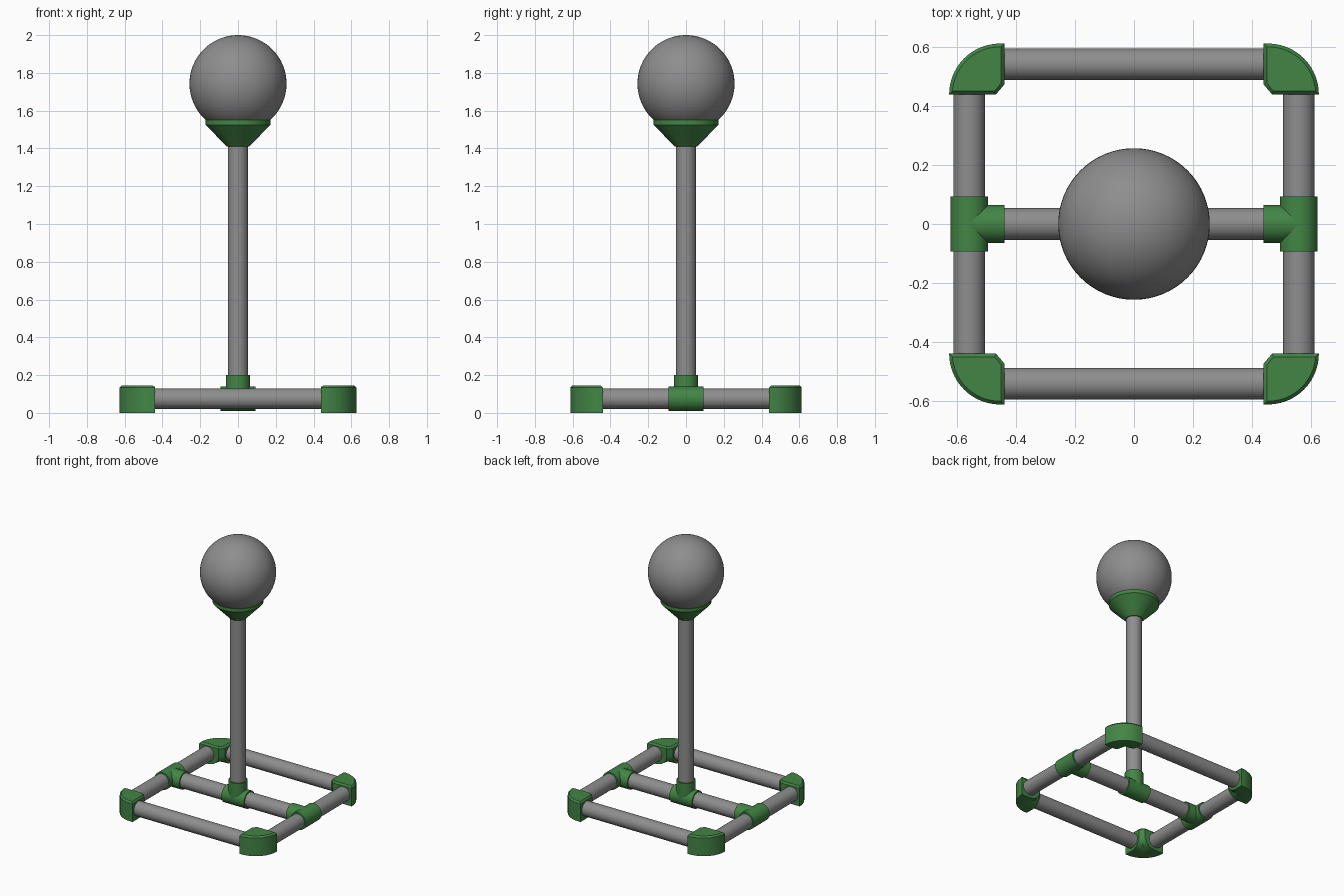
import bpy, bmesh, math
from mathutils import Vector

if "Cube" in bpy.data.objects:
    bpy.data.objects.remove(bpy.data.objects["Cube"])


def material(name, rgb):
    m = bpy.data.materials.new(name)
    m.diffuse_color = (*rgb, 1)
    m.use_nodes = True
    m.node_tree.nodes["Principled BSDF"].inputs["Base Color"].default_value = m.diffuse_color
    return m


GREY = material("pipe_grey", (0.27, 0.27, 0.27))
GREEN = material("fitting_green", (0.055, 0.235, 0.06))

PIPE_R, TEE_R, AXIS_Z = 0.054, 0.064, 0.075
SIDE_X, END_Y = 0.559, 0.542


def finish(bm, name, mat, angle=30):
    bmesh.ops.recalc_face_normals(bm, faces=bm.faces)
    me = bpy.data.meshes.new(name)
    bm.to_mesh(me)
    bm.free()
    ob = bpy.data.objects.new(name, me)
    bpy.context.collection.objects.link(ob)
    me.materials.append(mat)
    bpy.ops.object.select_all(action='DESELECT')
    ob.select_set(True)
    bpy.context.view_layer.objects.active = ob
    bpy.ops.object.shade_smooth_by_angle(angle=math.radians(angle))
    return ob


def rod(bm, a, b, r):
    """Closed cylinder between two points."""
    a, b = Vector(a), Vector(b)
    d = b - a
    rot = d.to_track_quat('Z', 'Y').to_matrix().to_4x4()
    rot.translation = (a + b) / 2
    bmesh.ops.create_cone(bm, cap_ends=True, segments=48, radius1=r, radius2=r,
                          depth=d.length, matrix=rot)


def pipe(name, a, b):
    bm = bmesh.new()
    rod(bm, a, b, PIPE_R)
    finish(bm, name, GREY)


def tee(name, centre, run, branch):
    """Straight sleeve with a sideways socket."""
    c, run = Vector(centre), Vector(run)
    bm = bmesh.new()
    rod(bm, c - run, c + run, TEE_R)
    rod(bm, c, c + Vector(branch), TEE_R)
    finish(bm, name, GREEN)


def corner_outline(z, inset):
    """Quarter-round plan, its inner side tucked under the pipes near the floor."""
    w = math.sqrt(max(0.0, 1 - (1 - min(z / AXIS_Z, 1)) ** 2))
    w = max(w, 0.02)
    f = 0.44 + inset
    cx, cy, r = 0.455, 0.44, 0.172 - inset
    end = math.asin(inset / r)
    pts = [(f, 0.612 - inset)]
    for i in range(21):
        t = math.pi / 2 + (end - math.pi / 2) * i / 20
        pts.append((cx + r * math.cos(t), cy + r * math.sin(t)))
    x_in, y_in = 0.56 - 0.092 * w, 0.542 - 0.069 * w
    pts.append((x_in + inset * 0.5, f))
    pts.append((0.56 - 0.106 * w + inset * 0.7, 0.542 - 0.0855 * w + inset * 0.7))
    pts.append((f, y_in + inset * 0.5))
    return pts


def corner(name, sx, sy):
    levels = [(AXIS_Z * (1 - math.cos(math.pi / 2 * i / 10)), 0) for i in range(11)]
    levels += [(0.134, 0), (0.146, 0.011)]
    bm = bmesh.new()
    rings = [[bm.verts.new((sx * x, sy * y, z)) for x, y in corner_outline(z, inset)]
             for z, inset in levels]
    for lo, hi in zip(rings, rings[1:]):
        for i in range(len(lo)):
            j = (i + 1) % len(lo)
            bm.faces.new((lo[i], lo[j], hi[j], hi[i]))
    bm.faces.new(rings[0])
    bm.faces.new(rings[-1])
    finish(bm, name, GREEN)


# Base frame: pipes, side tees and corner fittings
for sy, tag in ((-1, "front"), (1, "back")):
    pipe(tag + "_pipe", (-0.5, sy * END_Y, AXIS_Z), (0.5, sy * END_Y, AXIS_Z))
    for sx, side in ((-1, "left"), (1, "right")):
        corner(f"{tag}_{side}_corner", sx, sy)
        pipe(f"{tag}_{side}_pipe", (sx * SIDE_X, sy * 0.03, AXIS_Z),
             (sx * SIDE_X, sy * 0.5, AXIS_Z))
for sx, side in ((-1, "left"), (1, "right")):
    tee(side + "_tee", (sx * SIDE_X, 0, AXIS_Z), (0, 0.093, 0), (-sx * 0.12, 0, 0))
    pipe(side + "_cross_pipe", (sx * 0.03, 0, AXIS_Z), (sx * 0.52, 0, AXIS_Z))

# Centre tee and upright post
tee("centre_tee", (0, 0, AXIS_Z), (0.093, 0, 0), (0, 0, 0.125))
pipe("post", (0, 0, 0.1), (0, 0, 1.45))

# Flared cup: turned profile under the ball
profile = [(0, 1.41), (0.06, 1.41), (0.171, 1.525), (0.171, 1.55), (0.16, 1.55), (0, 1.5)]
bm = bmesh.new()
vs = [bm.verts.new((x, 0, z)) for x, z in profile]
edges = [bm.edges.new(p) for p in zip(vs, vs[1:])]
bmesh.ops.spin(bm, geom=vs + edges, cent=(0, 0, 0), axis=(0, 0, 1),
               angle=math.tau, steps=64, use_merge=True)
bmesh.ops.remove_doubles(bm, verts=bm.verts, dist=0.0005)
finish(bm, "cup", GREEN)

# Ball on top
bm = bmesh.new()
bmesh.ops.create_uvsphere(bm, u_segments=64, v_segments=32, radius=0.257)
bmesh.ops.translate(bm, verts=bm.verts, vec=(0, 0, 1.743))
finish(bm, "ball", GREY, 60)
